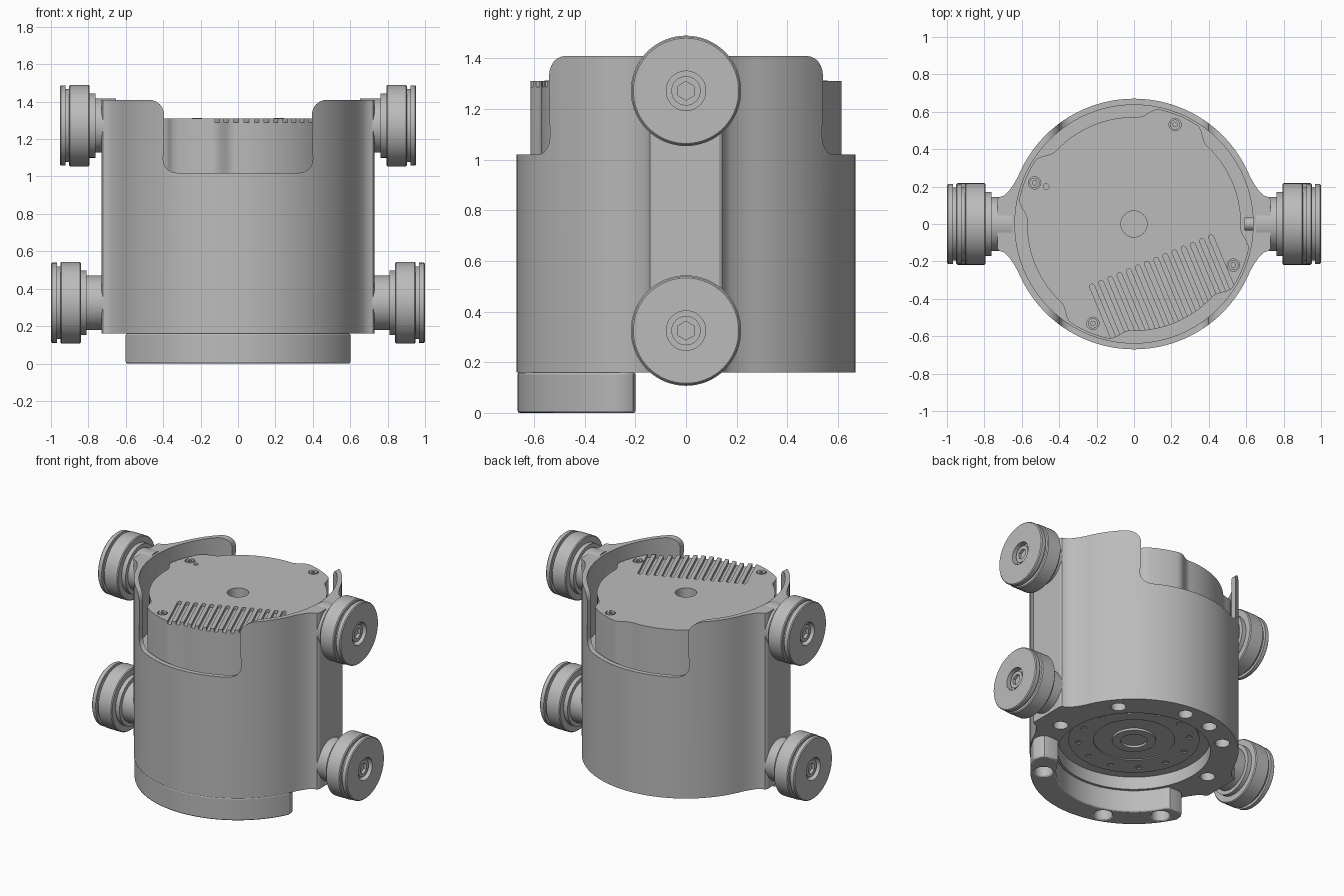
import bpy, bmesh, math
from mathutils import Matrix, Vector

cube = bpy.data.objects.get("Cube")
if cube:
    bpy.data.objects.remove(cube)

grey = bpy.data.materials.new("machined_grey")
grey.use_nodes = True
tint = (0.5, 0.5, 0.5, 1)
grey.diffuse_color = tint
grey.node_tree.nodes["Principled BSDF"].inputs["Base Color"].default_value = tint


def polar(r, deg, centre=(0, 0)):
    a = math.radians(deg)
    return (centre[0] + r * math.cos(a), centre[1] + r * math.sin(a))


def circle(r, centre=(0, 0), n=32, turn=0):
    return [polar(r, turn + 360 * i / n, centre) for i in range(n)]


def arc(r, a0, a1, centre=(0, 0), n=6):
    return [polar(r, a0 + (a1 - a0) * i / n, centre) for i in range(n + 1)]


def make(name, bm):
    bmesh.ops.recalc_face_normals(bm, faces=bm.faces)
    me = bpy.data.meshes.new(name)
    bm.to_mesh(me)
    bm.free()
    ob = bpy.data.objects.new(name, me)
    bpy.context.collection.objects.link(ob)
    return ob


def prism(name, pts, lo, hi, axis="z"):
    """Extrude a closed outline along an axis."""
    place = {"x": lambda p: (lo, p[0], p[1]),
             "y": lambda p: (p[0], lo, p[1]),
             "z": lambda p: (p[0], p[1], lo)}[axis]
    bm = bmesh.new()
    face = bm.faces.new([bm.verts.new(place(p)) for p in pts])
    ext = bmesh.ops.extrude_face_region(bm, geom=[face])["geom"]
    step = Vector([(hi - lo) * (axis == c) for c in "xyz"])
    bmesh.ops.translate(bm, vec=step,
                        verts=[v for v in ext if isinstance(v, bmesh.types.BMVert)])
    return make(name, bm)


def lathe(name, profile, side, z, n=64):
    """Spin (distance, radius) pairs round a sideways axle."""
    bm = bmesh.new()
    vs = [bm.verts.new((side * x, r, z)) for x, r in profile]
    edges = [bm.edges.new(pair) for pair in zip(vs, vs[1:])]
    bmesh.ops.spin(bm, geom=vs + edges, cent=(0, 0, z), axis=(1, 0, 0),
                   angle=math.tau, steps=n, use_duplicate=False)
    bmesh.ops.remove_doubles(bm, verts=bm.verts, dist=0.0002)
    return make(name, bm)


def cut(ob, cutters):
    """Subtract the cutters one after another, then delete them."""
    for c in cutters:
        mod = ob.modifiers.new("cut", "BOOLEAN")
        mod.operation = "DIFFERENCE"
        mod.solver = "EXACT"
        mod.object = c
    deps = bpy.context.evaluated_depsgraph_get()
    deps.update()
    me = bpy.data.meshes.new_from_object(ob.evaluated_get(deps))
    ob.modifiers.clear()
    ob.data = me
    me.name = ob.name
    for c in cutters:
        bpy.data.objects.remove(c)
    return ob


def finish(ob, angle=30):
    ob.data.materials.clear()
    ob.data.materials.append(grey)
    ob.data.polygons.foreach_set("use_smooth", [True] * len(ob.data.polygons))
    ob.data.set_sharp_from_angle(angle=math.radians(angle))


# Housing: round shell with a filleted flat pad on each side
quarter = [(0.73, 0.13), (0.722, 0.143), (0.695, 0.152), (0.67, 0.175), (0.645, 0.21)]
half = ([(x, -y) for x, y in quarter[::-1]] + quarter + arc(0.67, 22, 158, n=48)
        + [(-x, y) for x, y in quarter[::-1]])
outline = half + [(-x, y) for x, y in quarter[1:0]] \
    + [(-x, -y) for x, y in quarter] + arc(0.67, 202, 338, n=48)
housing = prism("housing", outline, 0.16, 1.41)

# Notch through front and back with rounded corners
right = (arc(0.07, 270, 360, (0.33, 1.09)) + arc(0.08, 180, 90, (0.475, 1.33))
         + [(0.475, 1.5)])
notch = right + [(-x, z) for x, z in right[::-1]]
bottom_holes = [prism("hole", circle(0.048, polar(0.575, a), 24), 0.1, 0.26)
                for a in (-5, 40, 85, 107, 130, 175)]
cut(housing, [prism("cavity", circle(0.637, n=128), 0.9, 1.6),
              prism("notch", notch, -1, 1, "y"),
              prism("recess", circle(0.49, n=96), 0.1, 0.25)] + bottom_holes)

# Base plate seen from below, with a bolt circle and a stepped hub
base = prism("base_plate", circle(0.488, n=96), 0.25, 0.32)
cut(base, [prism("step", circle(0.26, n=64), 0.2, 0.29)]
    + [prism("hole", circle(0.02, polar(0.355, a), 16), 0.2, 0.29)
       for a in range(15, 375, 30)])
ring = prism("base_ring", circle(0.42, n=96), 0.243, 0.26)
cut(ring, [prism("inner", circle(0.26, n=64), 0.2, 0.29)]
    + [prism("hole", circle(0.02, polar(0.355, a), 16), 0.2, 0.29)
       for a in range(15, 375, 30)])
hub = prism("hub_ring", circle(0.14, n=48), 0.235, 0.3)
cut(hub, [prism("bore", circle(0.085), 0.2, 0.28)])
finish(base)
finish(ring)
finish(hub)
finish(prism("hub_pin", circle(0.04, n=6), 0.25, 0.3))

# Curved front foot
corner = [(0.455, -0.215), (0.47, -0.2), (0.545, -0.2), (0.575, -0.21), (0.595, -0.24)]
foot_pts = (arc(0.5, 207, 333, n=48) + corner
            + arc(0.665, 334.5, 205.5, n=48) + [(-x, y) for x, y in corner[::-1]])
foot = prism("front_foot", foot_pts, 0, 0.16)
cut(foot, [prism("hole", circle(0.06, polar(0.58, a), 24), -0.1, 0.1)
           for a in (213, 250, 321)])
bev = foot.modifiers.new("soft_edge", "BEVEL")
bev.width = 0.008
bev.segments = 2
bev.angle_limit = math.radians(50)


# Inner core: disc with four screw lobes
def core_radius(deg):
    off = abs((deg - 67.5 + 45) % 90 - 45)
    t = min(max((20 - off) / 10, 0), 1)
    return 0.572 + 0.056 * t * t * (3 - 2 * t)


core = prism("inner_core", [polar(core_radius(a), a) for a in range(0, 360, 2)], 0.88, 1.31)
lobes = [polar(0.575, a) for a in (67.5, 157.5, 247.5, 337.5)]
cutters = [prism("bore", circle(0.07, n=40), 1.23, 1.4),
           prism("pinhole", circle(0.015, (-0.47, 0.2), 16), 1.28, 1.4)]
cutters += [prism("pocket", circle(0.033, p, 24), 1.295, 1.4) for p in lobes]

# Cooling slots, open at the rim and rounded at the inner end
tilt = Matrix.Rotation(math.radians(22.5), 4, "Z")
for i in range(14):
    u = -0.335 + 0.053 * i
    slot = prism("slot", [(u - 0.013, -0.7), (u + 0.013, -0.7)]
                 + arc(0.013, 0, 180, (u, -0.223), 8), 1.288, 1.4)
    slot.data.transform(tilt)
    cutters.append(slot)
cut(core, cutters)

# Lobe screws
for i, p in enumerate(lobes):
    screw = prism(f"core_screw_{i + 1}", circle(0.027, p, 24), 1.28, 1.312)
    cut(screw, [prism("socket", circle(0.013, p, 6), 1.3, 1.4)])
    finish(screw)

# Locating pin on the inner wall
finish(prism("locating_pin", circle(0.035, (0, 1.2), 24), 0.59, 0.65, "x"))

# Side rollers with recessed hex bolts
roller = [(0.70, 0), (0.70, 0.145), (0.81, 0.145), (0.81, 0.172), (0.84, 0.172),
          (0.84, 0.212), (0.846, 0.218), (0.944, 0.218), (0.95, 0.212),
          (0.95, 0.195), (0.968, 0.195), (0.968, 0.214), (0.994, 0.214),
          (1, 0.208), (1, 0.078), (0.96, 0.078), (0.96, 0)]
for side, label in ((1, "left"), (-1, "right")):
    for level, z, shift in (("upper", 1.272, -0.047), ("lower", 0.325, 0)):
        finish(lathe(f"{level}_{label}_roller", [(x + shift, r) for x, r in roller], side, z))
        x0, x1, x2, x3 = (side * (x + shift) for x in (0.95, 0.985, 0.965, 1.1))
        bolt = prism(f"{level}_{label}_bolt", circle(0.058, (0, z)), x0, x1, "x")
        cut(bolt, [prism("socket", circle(0.037, (0, z), 6, 90), x2, x3, "x")])
        finish(bolt)

for ob in (housing, foot, core):
    finish(ob)
